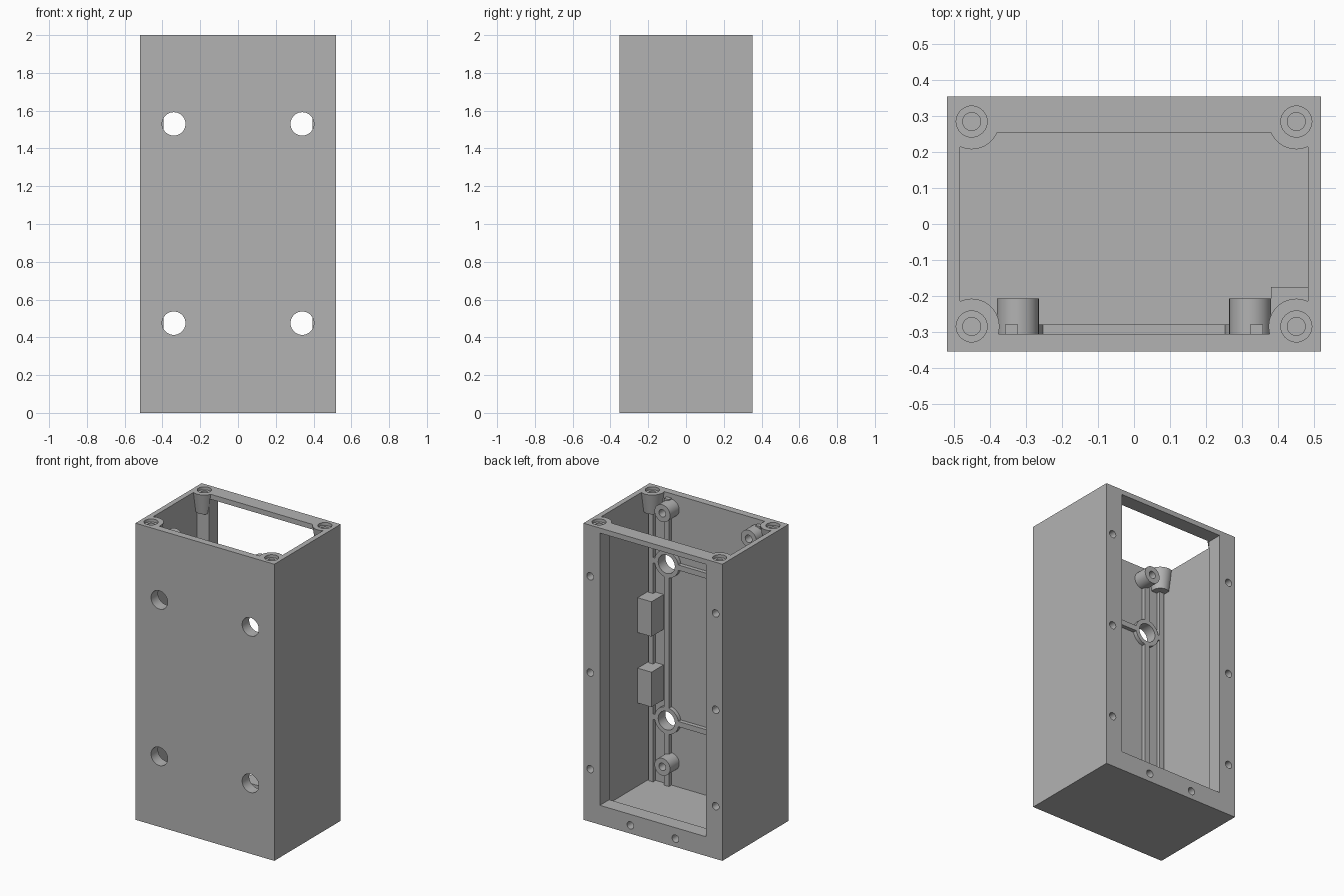
import bpy
import bmesh
import math
from mathutils import Matrix, Vector

if "Cube" in bpy.data.objects:
    bpy.data.objects.remove(bpy.data.objects["Cube"])

grey = bpy.data.materials.new("plain_grey")
grey.use_nodes = True
GREY = (0.45, 0.45, 0.45, 1)
grey.diffuse_color = GREY
grey.node_tree.nodes["Principled BSDF"].inputs["Base Color"].default_value = GREY

HX, HY, TOP = 0.518, 0.353, 2.0         # outer half sizes and height
IX, FRONT, BACK = 0.483, -0.305, 0.253  # inner faces
FLOOR, RIB_Y = 0.035, -0.278
HOLE_X, HOLE_Z = 0.34, (0.475, 1.53)
SIDES = (-1, 1)


def finish(name, bm):
    mesh = bpy.data.meshes.new(name)
    bm.to_mesh(mesh)
    bm.free()
    mesh.materials.append(grey)
    obj = bpy.data.objects.new(name, mesh)
    bpy.context.scene.collection.objects.link(obj)
    return obj


def box(name, x, y, z):
    """Box from (low, high) pairs."""
    bm = bmesh.new()
    size = [b - a for a, b in (x, y, z)]
    mid = [(a + b) / 2 for a, b in (x, y, z)]
    bmesh.ops.create_cube(bm, size=1, matrix=Matrix.Translation(mid) @ Matrix.Diagonal((*size, 1)))
    return finish(name, bm)


def rod(name, start, end, r1, r2=None, sides=40):
    """Cylinder or cone between two points."""
    a, b = Vector(start), Vector(end)
    bm = bmesh.new()
    turn = (b - a).to_track_quat('Z', 'Y').to_matrix().to_4x4()
    bmesh.ops.create_cone(bm, cap_ends=True, segments=sides, radius1=r1,
                          radius2=r1 if r2 is None else r2, depth=(b - a).length,
                          matrix=Matrix.Translation((a + b) / 2) @ turn)
    return finish(name, bm)


def carve(obj, cutters, operation='DIFFERENCE'):
    """Apply each cutter to the part."""
    for cutter in cutters:
        mod = obj.modifiers.new("cut", 'BOOLEAN')
        mod.operation = operation
        mod.solver = 'EXACT'
        mod.object = cutter
    bpy.context.view_layer.update()
    graph = bpy.context.evaluated_depsgraph_get()
    mesh = bpy.data.meshes.new_from_object(obj.evaluated_get(graph))
    obj.modifiers.clear()
    obj.data = mesh


helpers = []


def helper(obj):
    obj.hide_render = True
    helpers.append(obj)
    return obj


# Cutters: cavity, back opening, front holes, screw holes
cavity = helper(box("cavity_cutter", (-IX, IX), (FRONT, BACK), (FLOOR, TOP + 0.1)))
inside = helper(box("inside_limit", (-IX, IX), (FRONT, BACK), (FLOOR, TOP)))
opening = helper(box("opening_cutter", (-0.395, 0.395), (0.1, 0.5), (0.13, 1.966)))
front_holes = [helper(rod("front_hole_cutter", (s * HOLE_X, -0.5, z), (s * HOLE_X, -0.2, z), 0.062))
               for s in SIDES for z in HOLE_Z]
back_spots = [(s * 0.468, z) for s in SIDES for z in (0.355, 1.005, 1.655)]
back_spots += [(s * 0.168, 0.056) for s in SIDES]
back_holes = [helper(rod("back_screw_cutter", (x, 0.27, z), (x, 0.4, z), 0.025, sides=24))
              for x, z in back_spots]
corners = {}
for sx in SIDES:
    for sy in SIDES:
        x, y = sx * 0.45, sy * 0.284
        corners[(x, y)] = [
            helper(rod("recess_cutter", (x, y, 1.98), (x, y, 2.1), 0.043)),
            helper(rod("corner_screw_cutter", (x, y, 1.89), (x, y, 2.05), 0.025, sides=24))]

parts = []

# Main shell
shell = box("enclosure_shell", (-HX, HX), (-HY, HY), (0, TOP))
carve(shell, [cavity, opening] + front_holes + back_holes + sum(corners.values(), []))
parts.append(shell)

# Tapered screw posts in the top corners
for (x, y), cutters in corners.items():
    post = rod("corner_screw_post", (x, y, 1.86), (x, y, TOP), 0.055, 0.077)
    carve(post, [inside], 'INTERSECT')
    carve(post, cutters)
    parts.append(post)

# Ribs and rings on the inside of the front wall
depth = (FRONT, RIB_Y)
for s in SIDES:
    for name, a, b, high in (("inner_upright_rib", 0.322, 0.358, 1.97),
                             ("outer_upright_rib", 0.44, 0.475, 1.88)):
        rib = box(name, sorted((s * a, s * b)), depth, (FLOOR, high))
        carve(rib, front_holes)
        parts.append(rib)
    for z, hole in zip(HOLE_Z, front_holes[:2] if s < 0 else front_holes[2:]):
        ring = rod("hole_ring", (s * HOLE_X, FRONT, z), (s * HOLE_X, RIB_Y, z), 0.09)
        carve(ring, [hole])
        parts.append(ring)
for z in HOLE_Z:
    rib = box("cross_rib", (-0.475, 0.475), depth, (z - 0.018, z + 0.018))
    carve(rib, front_holes)
    parts.append(rib)

# Hollow mounting bosses
for s in SIDES:
    for z in (0.195, 1.905):
        x = s * 0.322
        boss = rod("mounting_boss", (x, FRONT, z), (x, -0.207, z), 0.058)
        drill = helper(rod("boss_cutter", (x, -0.285, z), (x, -0.15, z), 0.025, sides=24))
        carve(boss, [drill])
        parts.append(boss)

# Two blocks on the left wall
for low in (0.595, 1.07):
    parts.append(box("side_block", (0.38, IX), (FRONT, -0.175), (low, low + 0.235)))

# Smooth round walls, keep edges crisp
bpy.ops.object.select_all(action='DESELECT')
for part in parts:
    part.select_set(True)
bpy.context.view_layer.objects.active = shell
bpy.ops.object.shade_smooth_by_angle(angle=math.radians(30))

for obj in helpers:
    bpy.data.objects.remove(obj)
